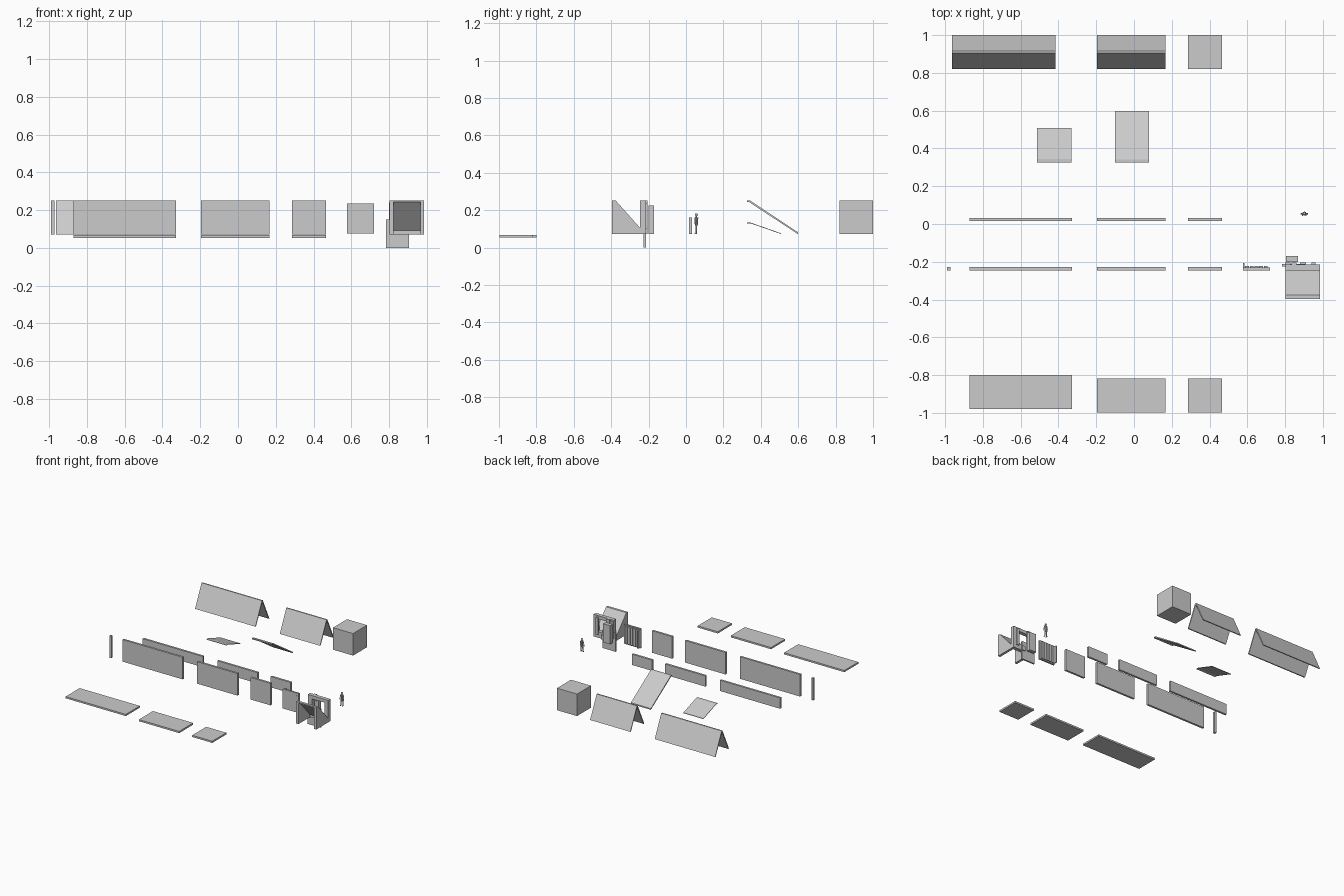
import bpy, bmesh
from mathutils import Vector

if "Cube" in bpy.data.objects:
    bpy.data.objects.remove(bpy.data.objects["Cube"])


def make(name, verts, faces):
    me = bpy.data.meshes.new(name)
    me.from_pydata(verts, [], faces)
    bm = bmesh.new()
    bm.from_mesh(me)
    bmesh.ops.recalc_face_normals(bm, faces=bm.faces)
    bm.to_mesh(me)
    bm.free()
    ob = bpy.data.objects.new(name, me)
    bpy.context.collection.objects.link(ob)
    return ob


def extrude_x(name, profile, x0, x1):
    """Extrude a (y, z) outline from x0 to x1."""
    n = len(profile)
    verts = [(x, y, z) for x in (x0, x1) for y, z in profile]
    faces = [tuple(range(n)), tuple(range(2 * n - 1, n - 1, -1))]
    faces += [(i, (i + 1) % n, n + (i + 1) % n, n + i) for i in range(n)]
    return make(name, verts, faces)


def box(name, x0, x1, y0, y1, z0, z1):
    return extrude_x(name, [(y0, z0), (y1, z0), (y1, z1), (y0, z1)], x0, x1)


LO, HI = 0.072, 0.252
SPANS = {"long": (-0.872, -0.328), "medium": (-0.197, 0.167), "short": (0.285, 0.466)}

# Walls, half walls and floor slabs in three lengths
for size, (a, b) in SPANS.items():
    box(size + "_wall", a, b, -0.245, -0.228, LO, HI)
    box(size + "_half_wall", a, b, 0.015, 0.032, LO, 0.16)
    dy = 0.018 if size == "long" else 0
    box(size + "_floor", a, b, -0.998 + dy, -0.817 + dy, 0.053, 0.067)

# Corner post and solid block
box("corner_post", -0.99, -0.973, -0.245, -0.228, LO, HI)
box("block", 0.285, 0.466, 0.82, 1.0, LO, HI)

# Gable roofs
gable = [(0.82, LO), (0.905, HI), (0.915, HI), (1.0, LO), (0.991, LO), (0.91, 0.242), (0.829, LO)]
extrude_x("long_roof", gable, -0.963, -0.417)
extrude_x("medium_roof", gable, -0.197, 0.167)

# Lean-to slopes
extrude_x("shallow_slope", [(0.325, 0.13), (0.345, 0.13), (0.508, 0.073),
                            (0.508, 0.077), (0.345, 0.134), (0.325, 0.134)], -0.513, -0.332)
extrude_x("steep_slope", [(0.325, 0.243), (0.338, 0.243), (0.598, 0.073),
                          (0.598, 0.083), (0.342, 0.252), (0.325, 0.252)], -0.101, 0.08)

# Plank door with hinge and handle strips
box("door_leaf", 0.576, 0.72, -0.245, -0.231, 0.077, 0.236)
for i in range(5):
    x = 0.588 + i * 0.025
    box("door_plank", x, x + 0.02, -0.231, -0.222, 0.085, 0.228)
box("hinge_strip", 0.576, 0.585, -0.231, -0.206, 0.085, 0.228)
box("handle_strip", 0.703, 0.709, -0.247, -0.243, 0.08, 0.215)

# Hollow wedge: two triangular cheeks under a sloping plate
for a, b in ((0.803, 0.823), (0.966, 0.986)):
    extrude_x("wedge_cheek", [(-0.396, LO), (-0.215, LO), (-0.376, HI), (-0.396, HI)], a, b)
extrude_x("wedge_slope", [(-0.396, 0.242), (-0.38, 0.242), (-0.228, LO), (-0.215, LO),
                          (-0.376, HI), (-0.396, HI)], 0.803, 0.986)

# Window frame with sill
for a, b in ((0.803, 0.84), (0.952, 0.986)):
    box("frame_jamb", a, b, -0.245, -0.215, LO, HI)
for c, d in ((LO, 0.12), (0.225, HI)):
    box("frame_rail", 0.803, 0.986, -0.245, -0.215, c, d)
for a, b, c, d in ((0.835, 0.86, 0.2, HI), (0.88, 0.91, LO, 0.11),
                   (0.94, 0.96, 0.1, 0.24), (0.8, 0.83, 0.1, 0.24)):
    box("frame_batten", a, b, -0.217, -0.205, c, d)

# Lower panel and pillar
box("lower_panel", 0.785, 0.905, -0.226, -0.213, 0.0, 0.15)
box("pillar", 0.805, 0.868, -0.2, -0.17, LO, 0.225)


# Scale figure made of tapered limbs
def limb(name, p, q, r1, r2):
    p, q = Vector(p), Vector(q)
    d = q - p
    bpy.ops.mesh.primitive_cone_add(vertices=8, radius1=r1, radius2=r2, depth=d.length,
                                    location=(p + q) / 2,
                                    rotation=d.to_track_quat('Z', 'Y').to_euler())
    bpy.context.object.name = name
    bpy.ops.object.shade_smooth_by_angle()


CX, CY = 0.902, 0.055
limb("torso", (CX, CY, 0.125), (CX, CY, 0.162), 0.008, 0.011)
limb("neck", (CX, CY, 0.16), (CX, CY, 0.17), 0.004, 0.003)
bpy.ops.mesh.primitive_uv_sphere_add(segments=10, ring_count=6, radius=0.008,
                                     location=(CX, CY, 0.176))
bpy.context.object.name = "head"
bpy.ops.object.shade_smooth()
for s in (-1, 1):
    limb("upper_arm", (CX + s * .010, CY, 0.16), (CX + s * .016, CY, 0.14), 0.004, 0.003)
    limb("forearm", (CX + s * .016, CY, 0.14), (CX + s * .019, CY - .004, 0.118), 0.003, 0.002)
    limb("thigh", (CX + s * .005, CY, 0.128), (CX + s * .008, CY, 0.10), 0.006, 0.004)
    limb("shin", (CX + s * .008, CY, 0.10), (CX + s * .009, CY, 0.074), 0.004, 0.003)
    box("foot", CX + s * .009 - .003, CX + s * .009 + .003, CY - .012, CY + .004, LO, 0.077)
